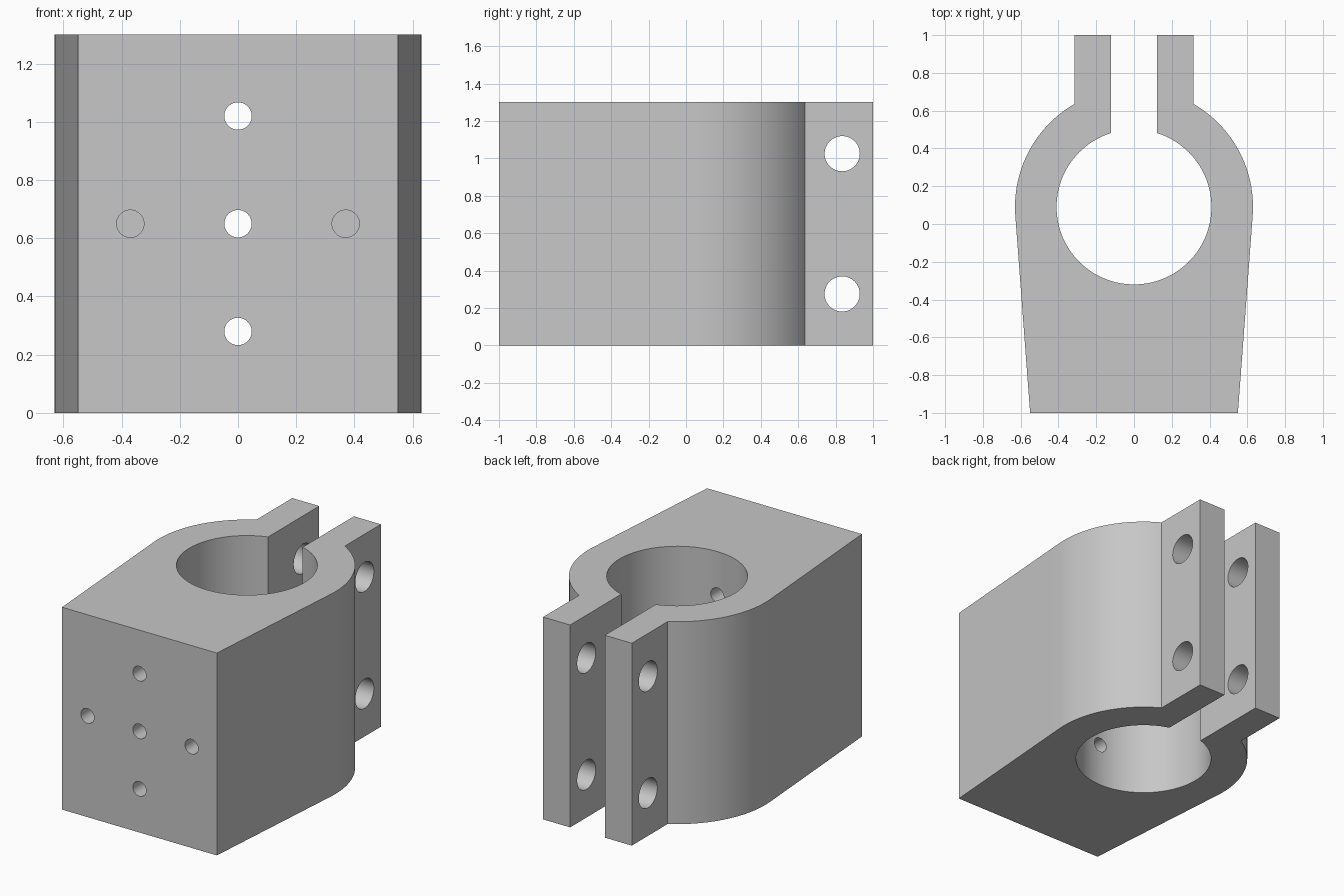
import bpy, bmesh, math
from mathutils import Matrix, Vector

old = bpy.data.objects.get("Cube")
if old:
    bpy.data.objects.remove(old, do_unlink=True)

HEIGHT = 1.3
CENTRE_Y = 0.09
OUTER, BORE = 0.63, 0.41
BASE_X, TAB_X, GAP_X = 0.55, 0.315, 0.123

grey = bpy.data.materials.new("plain grey")
grey.use_nodes = True
colour = (0.57, 0.57, 0.57, 1)
grey.diffuse_color = colour
grey.node_tree.nodes["Principled BSDF"].inputs["Base Color"].default_value = colour


def arc(radius, start, end, steps):
    angles = [start + (end - start) * i / steps for i in range(steps + 1)]
    return [(radius * math.cos(a), CENTRE_Y + radius * math.sin(a)) for a in angles]


def make_object(name, bm):
    bmesh.ops.recalc_face_normals(bm, faces=bm.faces)
    mesh = bpy.data.meshes.new(name)
    bm.to_mesh(mesh)
    bm.free()
    mesh.materials.append(grey)
    obj = bpy.data.objects.new(name, mesh)
    bpy.context.collection.objects.link(obj)
    return obj


# Clamp outline: right half, from bore bottom out through the gap to the base
tangent = math.atan2(-1 - CENTRE_Y, BASE_X) + math.acos(
    OUTER / math.hypot(BASE_X, 1 + CENTRE_Y))
inner = arc(BORE, -math.pi / 2, math.acos(GAP_X / BORE), 48)
outer = arc(OUTER, math.acos(TAB_X / OUTER), tangent, 32)
half = inner + [(GAP_X, 1), (TAB_X, 1)] + outer + [(BASE_X, -1)]
outline = half + [(-x, y) for x, y in reversed(half[1:])]

bm = bmesh.new()
face = bm.faces.new([bm.verts.new((x, y, 0)) for x, y in outline])
top = bmesh.ops.extrude_face_region(bm, geom=[face])["geom"]
bmesh.ops.translate(bm, vec=(0, 0, HEIGHT),
                    verts=[v for v in top if isinstance(v, bmesh.types.BMVert)])
clamp = make_object("clamp_body", bm)


# Drill cutters
def drill(bm, start, end, radius):
    start, end = Vector(start), Vector(end)
    axis = end - start
    turn = axis.to_track_quat("Z", "Y").to_matrix().to_4x4()
    bmesh.ops.create_cone(bm, cap_ends=True, segments=48, radius1=radius,
                          radius2=radius, depth=axis.length,
                          matrix=Matrix.Translation((start + end) / 2) @ turn)


bm = bmesh.new()
for z in (0.275, 1.025):                      # bolt holes across both tabs
    drill(bm, (-0.6, 0.835, z), (0.6, 0.835, z), 0.094)
for z in (0.28, 0.65, 1.02):                  # mounting holes into the bore
    drill(bm, (0, -1.1, z), (0, -0.1, z), 0.047)
for x in (-0.37, 0.37):                       # blind locating holes
    drill(bm, (x, -1.1, 0.65), (x, -0.6, 0.65), 0.047)
cutter = make_object("hole_cutter", bm)
cutter.hide_render = True

cut = clamp.modifiers.new("holes", "BOOLEAN")
cut.operation = "DIFFERENCE"
cut.solver = "EXACT"
cut.object = cutter

bpy.ops.object.select_all(action="DESELECT")
clamp.select_set(True)
bpy.context.view_layer.objects.active = clamp
bpy.ops.object.modifier_apply(modifier=cut.name)
bpy.data.objects.remove(cutter, do_unlink=True)
bpy.ops.object.shade_smooth_by_angle(angle=math.radians(20))
